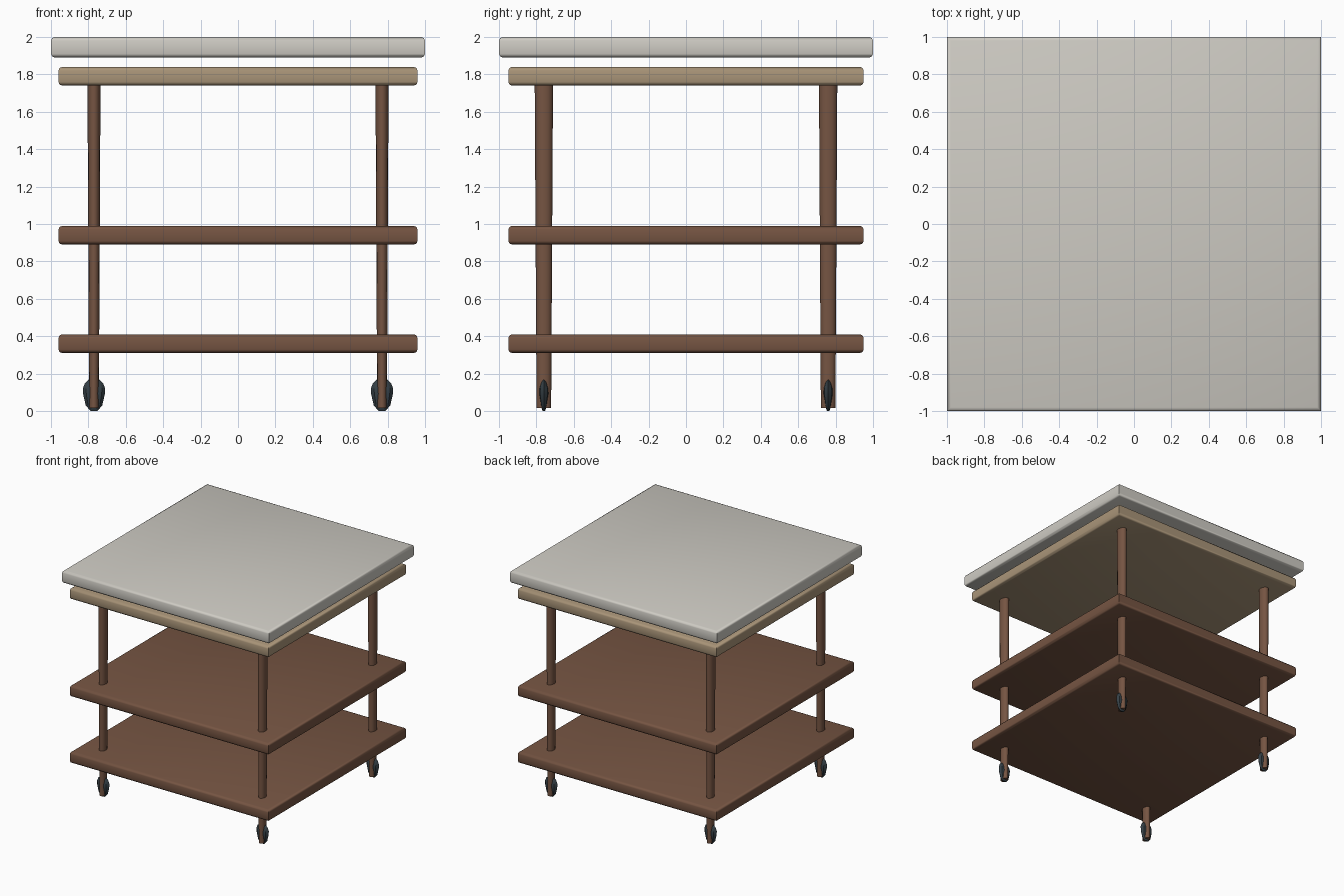
import bpy, bmesh, math

if "Cube" in bpy.data.objects:
    bpy.data.objects.remove(bpy.data.objects["Cube"])


def material(name, rgb):
    m = bpy.data.materials.new(name)
    m.diffuse_color = (*rgb, 1)
    m.use_nodes = True
    m.node_tree.nodes["Principled BSDF"].inputs["Base Color"].default_value = m.diffuse_color
    return m


WHITE = material("pale_top", (0.62, 0.60, 0.55))
TAN = material("tan_wood", (0.40, 0.30, 0.19))
BROWN = material("brown_wood", (0.18, 0.09, 0.055))
DARK = material("dark_rubber", (0.035, 0.05, 0.06))


def finish(name, bm, mat, angle):
    bmesh.ops.recalc_face_normals(bm, faces=bm.faces)
    mesh = bpy.data.meshes.new(name)
    bm.to_mesh(mesh)
    bm.free()
    ob = bpy.data.objects.new(name, mesh)
    bpy.context.collection.objects.link(ob)
    mesh.materials.append(mat)
    bpy.ops.object.select_all(action='DESELECT')
    ob.select_set(True)
    bpy.context.view_layer.objects.active = ob
    bpy.ops.object.shade_smooth_by_angle(angle=math.radians(angle))
    return ob


def slab(name, hx, hy, z0, z1, mat, bevel=0.02):
    """Flat board with rounded horizontal edges and crisp vertical corners."""
    bm = bmesh.new()
    bmesh.ops.create_cube(bm, size=1)
    for v in bm.verts:
        v.co = (v.co.x * 2 * hx, v.co.y * 2 * hy, z0 if v.co.z < 0 else z1)
    flat = [e for e in bm.edges if abs(e.verts[0].co.z - e.verts[1].co.z) < 1e-6]
    bmesh.ops.bevel(bm, geom=flat, offset=bevel, segments=2, profile=0.5,
                    affect='EDGES')
    finish(name, bm, mat, 50)


def loft(name, x, y, rings, sides, mat, angle):
    """Stack of elliptical rings (z, radius x, radius y), capped."""
    bm = bmesh.new()
    loops = []
    for z, rx, ry in rings:
        loops.append([bm.verts.new((x + rx * math.cos(math.tau * i / sides),
                                    y + ry * math.sin(math.tau * i / sides), z))
                      for i in range(sides)])
    for a, b in zip(loops, loops[1:]):
        for i in range(sides):
            j = (i + 1) % sides
            bm.faces.new((a[i], a[j], b[j], b[i]))
    bm.faces.new(loops[0])
    bm.faces.new(loops[-1])
    finish(name, bm, mat, angle)


# Boards
slab("table_top", 1.0, 1.0, 1.89, 2.0, WHITE)
slab("under_top", 0.96, 0.95, 1.74, 1.84, TAN)
slab("middle_shelf", 0.96, 0.95, 0.89, 0.99, BROWN)
slab("lower_shelf", 0.96, 0.95, 0.31, 0.41, BROWN)

# Tapered oval legs, each with a faceted caster wheel at its foot
LEG = [(0.015, 0.026, 0.039), (1.76, 0.035, 0.049)]
WHEEL = [(0.0, 0.018, 0.006), (0.03, 0.044, 0.018), (0.09, 0.058, 0.028),
         (0.12, 0.06, 0.027), (0.15, 0.048, 0.018), (0.168, 0.028, 0.008)]
for sx, side in ((-1, "left"), (1, "right")):
    for sy, end in ((-1, "front"), (1, "back")):
        loft(f"{end}_{side}_leg", sx * 0.77, sy * 0.76, LEG, 12, BROWN, 50)
        loft(f"{end}_{side}_wheel", sx * 0.77, sy * 0.76, WHEEL, 8, DARK, 30)
